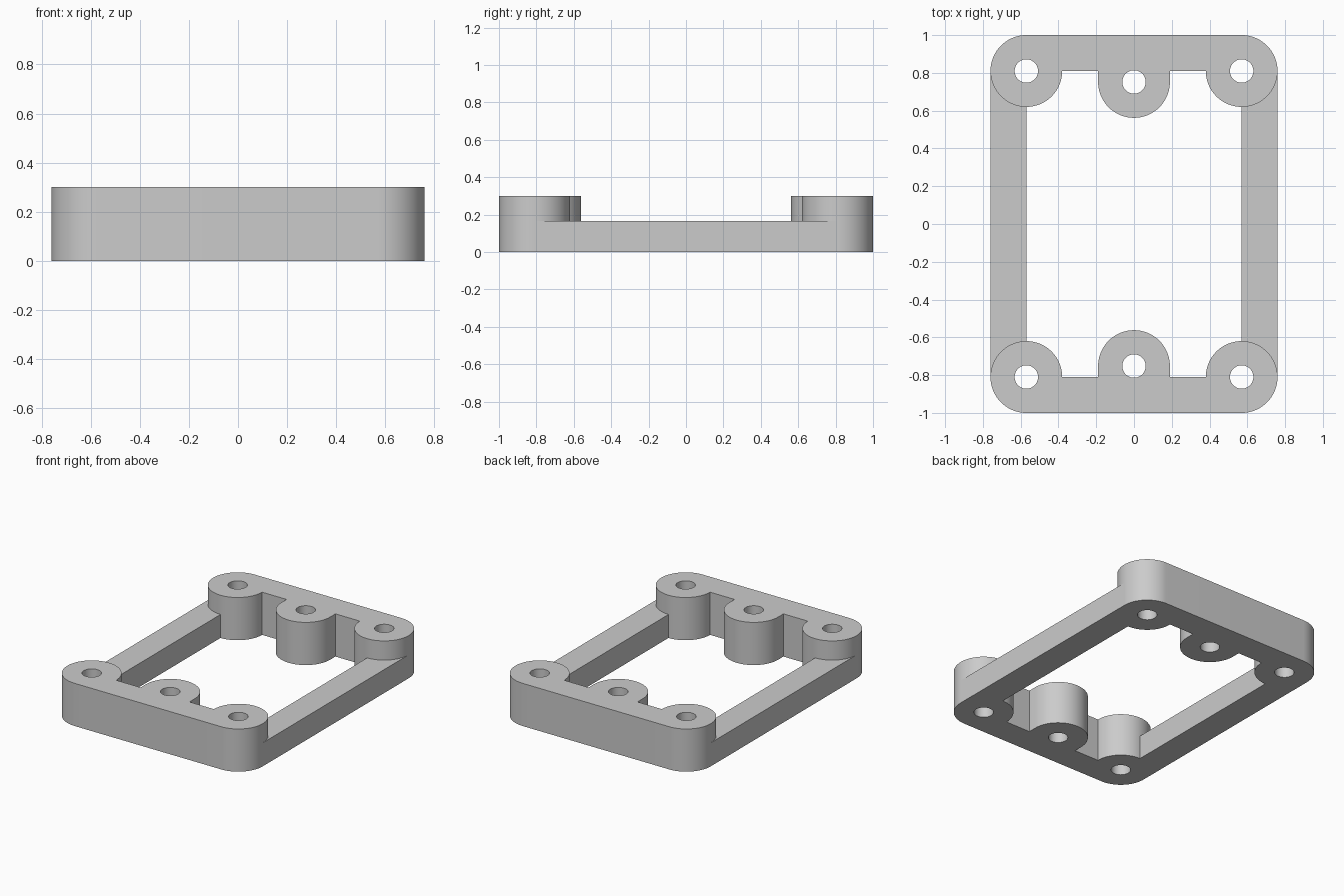
import bpy, bmesh
from math import cos, sin, radians

if "Cube" in bpy.data.objects:
    bpy.data.objects.remove(bpy.data.objects["Cube"], do_unlink=True)

HEIGHT, RAIL_HEIGHT = 0.30, 0.165
BOSS_R, HOLE_R = 0.19, 0.062
CX, CY, MID_Y = 0.57, 0.81, 0.752

grey = bpy.data.materials.new("plain grey")
grey.use_nodes = True
colour = (0.6, 0.6, 0.6, 1)
grey.diffuse_color = colour
grey.node_tree.nodes["Principled BSDF"].inputs["Base Color"].default_value = colour


def arc(cx, cy, r, start, end, steps):
    angles = [radians(start + (end - start) * i / steps) for i in range(steps + 1)]
    return [(cx + r * cos(a), cy + r * sin(a)) for a in angles]


def prism(name, loops, height, turn=0):
    """Extrude a filled outline; any further loops become holes."""
    curve = bpy.data.curves.new(name, "CURVE")
    curve.dimensions = "2D"
    curve.fill_mode = "BOTH"
    curve.extrude = height / 2
    for loop in loops:
        spline = curve.splines.new("POLY")
        spline.points.add(len(loop) - 1)
        for point, (x, y) in zip(spline.points, loop):
            point.co = (x, y, 0, 1)
        spline.use_cyclic_u = True
    obj = bpy.data.objects.new(name, curve)
    bpy.context.collection.objects.link(obj)
    bpy.ops.object.select_all(action="DESELECT")
    obj.select_set(True)
    bpy.context.view_layer.objects.active = obj
    bpy.ops.object.convert(target="MESH")
    obj = bpy.context.object
    bm = bmesh.new()
    bm.from_mesh(obj.data)
    bmesh.ops.remove_doubles(bm, verts=bm.verts, dist=0.0001)
    bmesh.ops.recalc_face_normals(bm, faces=bm.faces)
    bm.to_mesh(obj.data)
    bm.free()
    obj.data.materials.clear()
    obj.data.materials.append(grey)
    obj.location.z = height / 2
    obj.rotation_euler.z = radians(turn)
    bpy.ops.object.shade_smooth_by_angle(angle=radians(30))
    return obj


# End block: bar with two corner bosses and a middle boss, all drilled
end_outline = (
    arc(CX, CY, BOSS_R, 90, -180, 54)
    + [(BOSS_R, CY)] + arc(0, MID_Y, BOSS_R, 0, -180, 36) + [(-BOSS_R, CY)]
    + arc(-CX, CY, BOSS_R, 0, -270, 54)
)
holes = [arc(x, y, HOLE_R, 0, 350, 35)
         for x, y in ((CX, CY), (0, MID_Y), (-CX, CY))]

# Side rail: lower bar whose ends fit around the corner bosses
rail_outline = (
    arc(CX, CY, BOSS_R, -90, 0, 18)
    + arc(CX, -CY, BOSS_R, 0, 90, 18)
)

for end_name, rail_name, turn in (("back_end_block", "left_rail", 0),
                                  ("front_end_block", "right_rail", 180)):
    prism(end_name, [end_outline] + holes, HEIGHT, turn)
    prism(rail_name, [rail_outline], RAIL_HEIGHT, turn)
